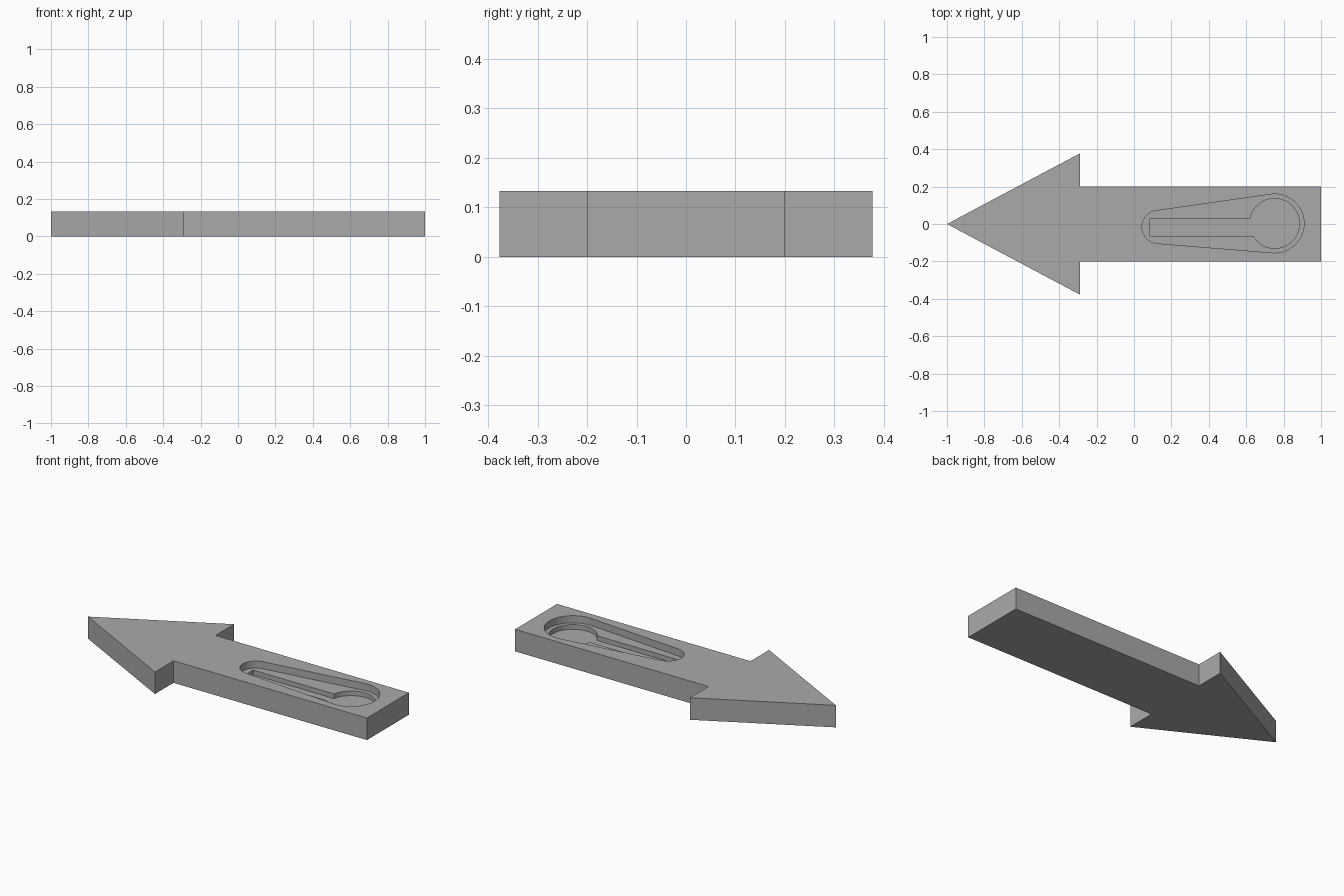
import bpy, bmesh
from math import cos, sin, acos, asin, atan2, hypot, pi

if "Cube" in bpy.data.objects:
    bpy.data.objects.remove(bpy.data.objects["Cube"], do_unlink=True)

HEIGHT = 0.133
POCKET_FLOOR = HEIGHT - 0.043
KEYHOLE_FLOOR = HEIGHT - 0.071

grey = bpy.data.materials.new("plain grey")
grey.use_nodes = True
grey.diffuse_color = (0.4, 0.4, 0.4, 1)
grey.node_tree.nodes["Principled BSDF"].inputs["Base Color"].default_value = (0.4, 0.4, 0.4, 1)


def prism(name, outline, z0, z1):
    """Extrude a counter-clockwise outline from z0 to z1."""
    bm = bmesh.new()
    base = bm.faces.new([bm.verts.new((x, y, z0)) for x, y in outline])
    top = bmesh.ops.extrude_face_region(bm, geom=[base])["geom"]
    verts = [g for g in top if isinstance(g, bmesh.types.BMVert)]
    bmesh.ops.translate(bm, verts=verts, vec=(0, 0, z1 - z0))
    bmesh.ops.recalc_face_normals(bm, faces=bm.faces)
    mesh = bpy.data.meshes.new(name)
    bm.to_mesh(mesh)
    bm.free()
    mesh.materials.append(grey)
    obj = bpy.data.objects.new(name, mesh)
    bpy.context.collection.objects.link(obj)
    return obj


def arc(cx, cy, r, a0, a1, n=48):
    return [(cx + r * cos(a0 + (a1 - a0) * i / n),
             cy + r * sin(a0 + (a1 - a0) * i / n)) for i in range(n + 1)]


# Arrow plate: half outline mirrored across the long axis
half = [(1, 0.2), (-0.29, 0.2), (-0.29, 0.377)]
outline = half + [(-1, 0)] + [(x, -y) for x, y in reversed(half)]
arrow = prism("arrow_plate", outline, 0, HEIGHT)

# Tapered pocket: two round ends joined by their tangents
bx, by, br = 0.752, 0.003, 0.157
sx, sy, sr = 0.131, -0.016, 0.088
axis = atan2(by - sy, bx - sx)
spread = acos((br - sr) / hypot(bx - sx, by - sy))
lean = pi - spread
pocket_outline = (arc(bx, by, br, axis - lean, axis + lean)
                  + arc(sx, sy, sr, axis + lean, axis + 2 * pi - lean))
pocket = prism("pocket_cutter", pocket_outline, POCKET_FLOOR, HEIGHT + 0.1)

# Keyhole: a round hole with a straight slot
kr, slot_end, slot_low, slot_high = 0.133, 0.083, -0.064, 0.027
a_high = pi - asin((slot_high - by) / kr)
a_low = -pi + asin((by - slot_low) / kr)
keyhole_outline = arc(bx, by, kr, a_low, a_high, 64) + [(slot_end, slot_high), (slot_end, slot_low)]
keyhole = prism("keyhole_cutter", keyhole_outline, KEYHOLE_FLOOR, HEIGHT + 0.05)

# Cut both recesses, then discard the cutters
bpy.context.view_layer.objects.active = arrow
arrow.select_set(True)
for cutter in (pocket, keyhole):
    cutter.hide_render = True
    cut = arrow.modifiers.new(cutter.name, "BOOLEAN")
    cut.operation = "DIFFERENCE"
    cut.solver = "EXACT"
    cut.object = cutter
    bpy.ops.object.modifier_apply(modifier=cut.name)
    bpy.data.objects.remove(cutter, do_unlink=True)

bpy.ops.object.shade_smooth_by_angle(angle=pi / 6)
